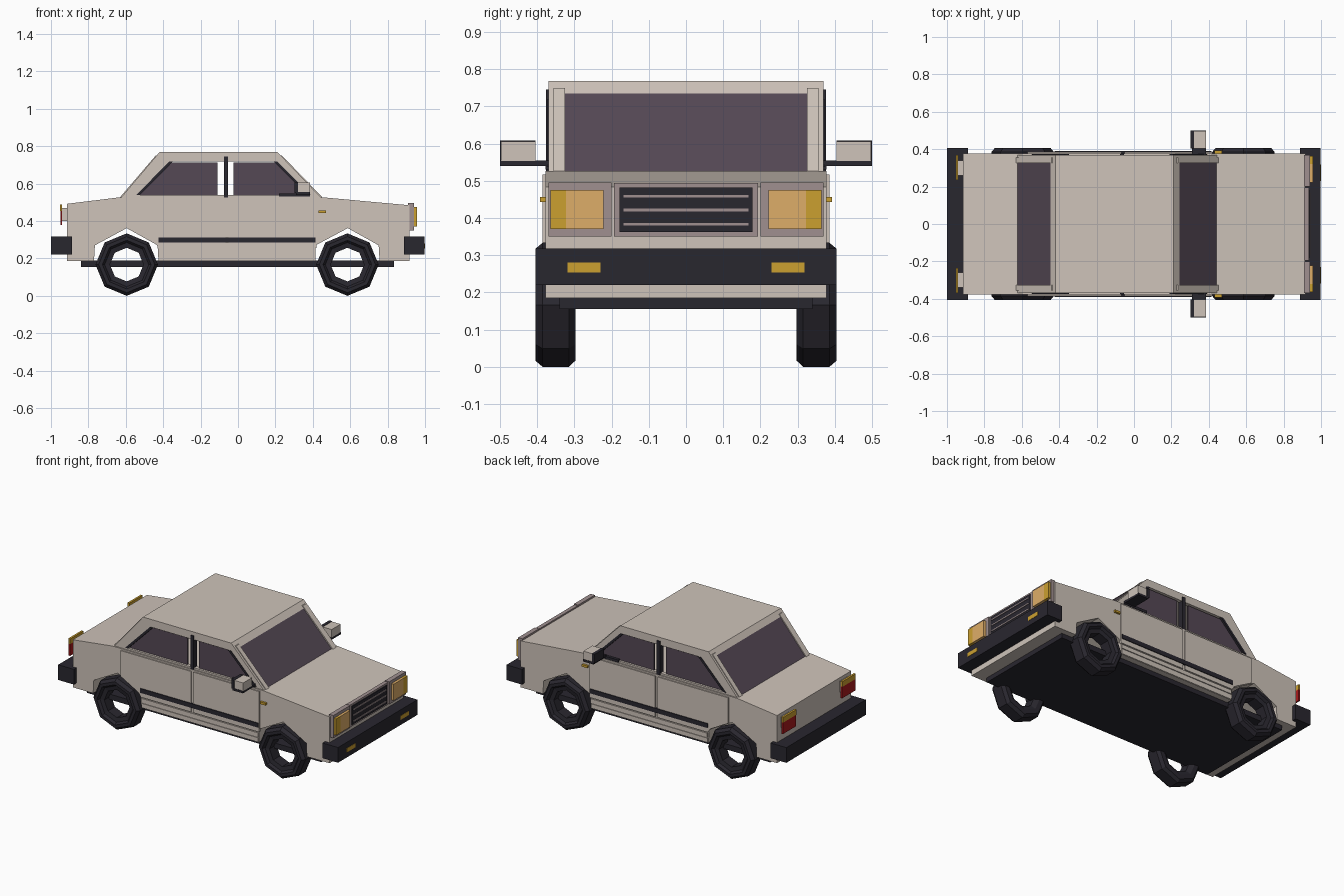
import bpy, bmesh, math
from mathutils import Matrix, Vector


def material(name, rgb):
    m = bpy.data.materials.new(name)
    m.diffuse_color = (*rgb, 1)
    return m


PAINT = material("beige paint", (0.62, 0.55, 0.49))
DARK = material("black trim", (0.022, 0.02, 0.028))
GLASS = material("tinted glass", (0.09, 0.065, 0.09))
GOLD = material("amber", (0.6, 0.35, 0.03))
LENS = material("headlight lens", (0.73, 0.42, 0.14))
RED = material("red lens", (0.4, 0.01, 0.012))
GREY = material("grey surround", (0.35, 0.28, 0.28))


def finish(name, bm, mat, mirror=False):
    bmesh.ops.recalc_face_normals(bm, faces=bm.faces)
    me = bpy.data.meshes.new(name)
    bm.to_mesh(me)
    bm.free()
    me.materials.append(mat)
    ob = bpy.data.objects.new(name, me)
    bpy.context.collection.objects.link(ob)
    if mirror:
        mod = ob.modifiers.new("Mirror", 'MIRROR')
        mod.use_axis = (False, True, False)
        mod.use_clip = False
    return ob


def prism(name, pts, y0, y1, mat, mirror=False):
    """Extrude a side profile of (x, z) points from y0 to y1."""
    bm = bmesh.new()
    f = bm.faces.new([bm.verts.new((x, y0, z)) for x, z in pts])
    r = bmesh.ops.extrude_face_region(bm, geom=[f])
    verts = [v for v in r["geom"] if isinstance(v, bmesh.types.BMVert)]
    bmesh.ops.translate(bm, verts=verts, vec=(0, y1 - y0, 0))
    return finish(name, bm, mat, mirror)


def box(name, x, y, z, mat, mirror=False):
    pts = [(x[0], z[0]), (x[1], z[0]), (x[1], z[1]), (x[0], z[1])]
    return prism(name, pts, y[0], y[1], mat, mirror)


def wheel(name, cx):
    """Eight-sided open ring with chamfered tread, mirrored to the other side."""
    section = [(0.09, 0.315), (0.09, 0.385), (0.118, 0.39), (0.13, 0.405), (0.15, 0.405),
               (0.167, 0.385), (0.167, 0.315), (0.15, 0.297), (0.12, 0.297)]
    bm = bmesh.new()
    rings = []
    for i in range(8):
        a = i * math.pi / 4
        rings.append([bm.verts.new((cx + r * math.cos(a), y, 0.167 + r * math.sin(a)))
                      for r, y in section])
    n = len(section)
    for i in range(8):
        a, b = rings[i], rings[(i + 1) % 8]
        for j in range(n):
            k = (j + 1) % n
            bm.faces.new((a[j], a[k], b[k], b[j]))
    return finish(name, bm, DARK, True)


# Lower body with the wheel arches in its profile
prism("lower_body", [
    (-0.915, 0.185), (-0.77, 0.185), (-0.765, 0.27), (-0.595, 0.362), (-0.43, 0.27),
    (-0.425, 0.185), (0.415, 0.185), (0.415, 0.27), (0.587, 0.362), (0.752, 0.27),
    (0.757, 0.185), (0.918, 0.185), (0.918, 0.484), (0.45, 0.527), (-0.63, 0.527),
    (-0.915, 0.492)], -0.378, 0.378, PAINT)
box("floor_pan", (-0.84, 0.834), (-0.34, 0.34), (0.155, 0.19), DARK)

# Doors, side trim and sills
prism("rear_door", [(-0.57, 0.517), (-0.066, 0.517), (-0.066, 0.255), (-0.425, 0.255),
                    (-0.44, 0.28), (-0.57, 0.352)], 0.37, 0.385, PAINT, True)
box("front_door", (-0.05, 0.42), (0.37, 0.385), (0.255, 0.517), PAINT, True)
box("side_stripe", (-0.425, 0.415), (0.37, 0.39), (0.285, 0.313), DARK, True)
box("upper_sill", (-0.42, 0.412), (0.37, 0.384), (0.222, 0.248), PAINT, True)
box("lower_sill", (-0.42, 0.412), (0.37, 0.382), (0.187, 0.215), PAINT, True)
box("side_marker", (0.43, 0.47), (0.37, 0.392), (0.443, 0.457), GOLD, True)

# Roof and window frames
prism("roof", [(-0.447, 0.735), (-0.42, 0.768), (0.21, 0.768), (0.243, 0.735)],
      -0.37, 0.37, PAINT)
side = (0.343, 0.37)
prism("rear_pillar", [(-0.63, 0.52), (-0.55, 0.52), (-0.35, 0.738), (-0.445, 0.738)],
      *side, PAINT, True)
prism("front_pillar", [(0.45, 0.52), (0.395, 0.52), (0.175, 0.738), (0.24, 0.738)],
      *side, PAINT, True)
box("window_header", (-0.4, 0.2), side, (0.718, 0.74), PAINT, True)
box("window_ledge", (-0.56, 0.41), side, (0.52, 0.538), PAINT, True)
box("centre_pillar", (-0.076, -0.054), (0.34, 0.376), (0.52, 0.745), DARK, True)
prism("rear_window_seal", [(-0.545, 0.538), (-0.525, 0.538), (-0.348, 0.718), (-0.368, 0.718)],
      0.345, 0.373, DARK, True)
prism("front_window_seal", [(0.39, 0.538), (0.37, 0.538), (0.19, 0.718), (0.21, 0.718)],
      0.345, 0.373, DARK, True)

# Glass
prism("rear_side_glass", [(-0.53, 0.54), (-0.11, 0.54), (-0.11, 0.712), (-0.355, 0.712)],
      0.35, 0.36, GLASS, True)
prism("front_side_glass", [(-0.025, 0.54), (0.38, 0.54), (0.2, 0.712), (-0.025, 0.712)],
      0.35, 0.36, GLASS, True)
prism("windscreen", [(0.442, 0.525), (0.415, 0.525), (0.205, 0.74), (0.235, 0.74)],
      -0.345, 0.345, GLASS)
prism("rear_screen", [(-0.625, 0.525), (-0.6, 0.525), (-0.415, 0.74), (-0.44, 0.74)],
      -0.345, 0.345, GLASS)
prism("windscreen_trim", [(0.462, 0.515), (0.43, 0.515), (0.205, 0.75), (0.235, 0.75)],
      0.325, 0.356, PAINT, True)
prism("rear_screen_trim", [(-0.637, 0.52), (-0.6, 0.52), (-0.415, 0.75), (-0.44, 0.75)],
      0.325, 0.356, PAINT, True)

# Door mirrors
box("mirror_housing", (0.322, 0.385), (0.405, 0.497), (0.553, 0.606), PAINT, True)
box("mirror_glass", (0.302, 0.322), (0.405, 0.5), (0.55, 0.608), DARK, True)
box("mirror_base", (0.31, 0.385), (0.37, 0.5), (0.54, 0.554), DARK, True)
box("mirror_mount", (0.22, 0.385), (0.36, 0.378), (0.53, 0.547), DARK, True)

# Bumpers with fog lights
box("front_bumper", (0.888, 0.998), (-0.405, 0.405), (0.22, 0.318), DARK)
box("rear_bumper", (-1.0, -0.888), (-0.405, 0.405), (0.22, 0.318), DARK)
box("fog_light", (0.98, 1.0), (0.23, 0.318), (0.254, 0.28), GOLD, True)

# Grille and headlights
box("grille_surround", (0.91, 0.935), (-0.194, 0.194), (0.35, 0.494), GREY)
box("grille", (0.92, 0.94), (-0.178, 0.178), (0.362, 0.482), DARK)
for i, z in enumerate((0.38, 0.418, 0.455)):
    box(f"grille_slat_{i + 1}", (0.93, 0.944), (-0.168, 0.168), (z, z + 0.007), GREY)
box("headlight_surround", (0.91, 0.94), (0.2, 0.37), (0.35, 0.496), GREY, True)
box("headlight", (0.93, 0.956), (0.222, 0.322), (0.37, 0.476), LENS, True)
box("turn_signal", (0.93, 0.956), (0.322, 0.364), (0.37, 0.476), GOLD, True)

# Tail lights on small mounts
box("tail_light_mount", (-0.942, -0.91), (0.26, 0.34), (0.4, 0.47), PAINT, True)
box("tail_light", (-0.95, -0.94), (0.235, 0.37), (0.378, 0.453), RED, True)
box("rear_turn_signal", (-0.953, -0.94), (0.235, 0.37), (0.453, 0.487), GOLD, True)

# Wheels
wheel("rear_wheel", -0.595)
wheel("front_wheel", 0.585)
